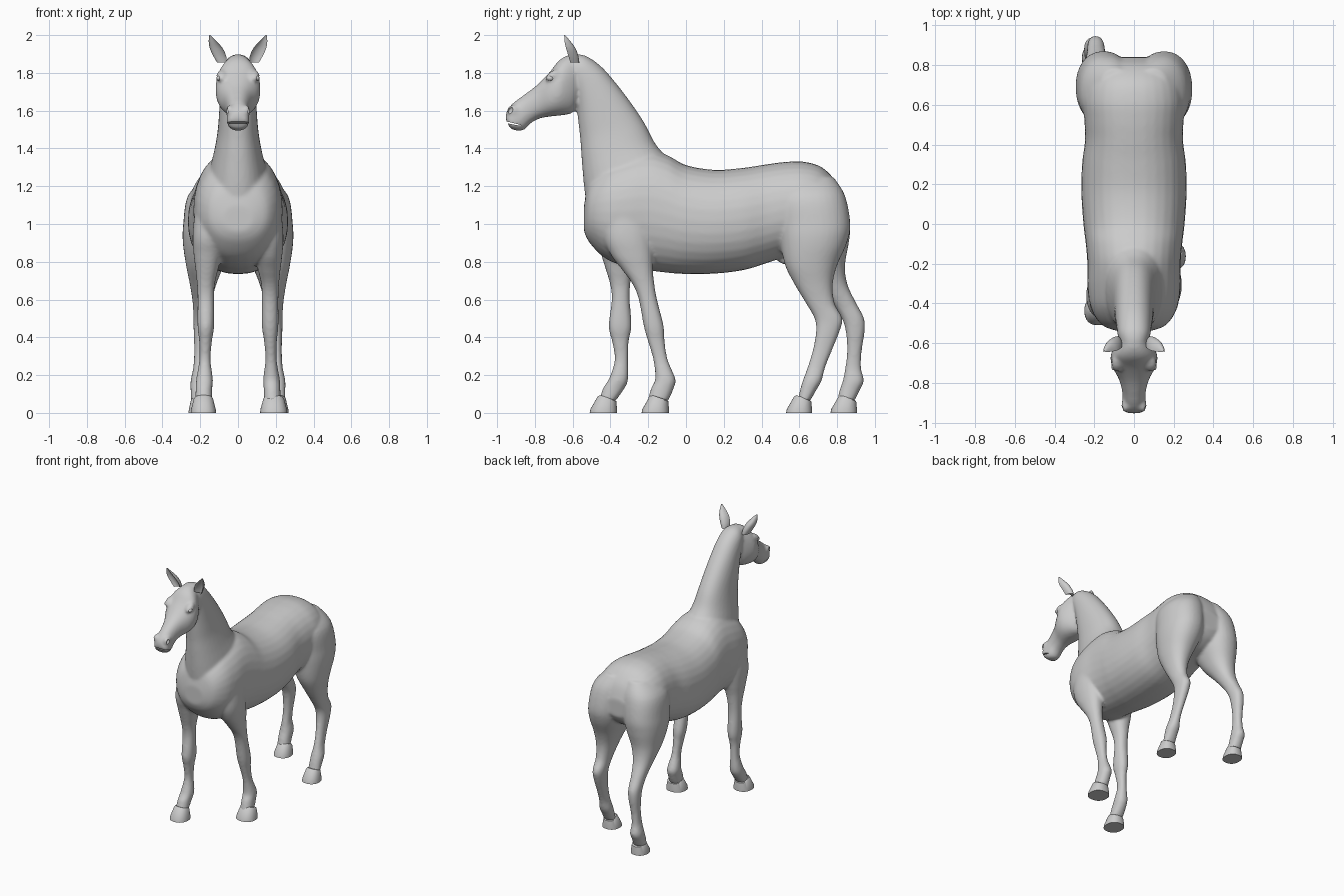
import bpy, bmesh, math
from mathutils import Vector


def spow(v, e):
    return math.copysign(abs(v) ** e, v)


def catmull(a, b, c, d, t):
    return [0.5 * (2 * q + (r - p) * t + (2 * p - 5 * q + 4 * r - s) * t * t
            + (3 * q - p - 3 * r + s) * t ** 3) for p, q, r, s in zip(a, b, c, d)]


def loft(name, rings, steps=5, sides=32, power=2.2, hollow=False):
    """Closed skin over rings (x, y0, z0, y1, z1, half width)."""
    n = len(rings)
    path = []
    for i in range(n - 1):
        quad = rings[max(i - 1, 0)], rings[i], rings[i + 1], rings[min(i + 2, n - 1)]
        path += [catmull(*quad, k / steps) for k in range(steps)]
    path.append(rings[-1])
    bm = bmesh.new()
    loops = []
    for x, y0, z0, y1, z1, w in path:
        a, b = Vector((x, y0, z0)), Vector((x, y1, z1))
        mid, half = (a + b) / 2, (b - a) / 2
        loop = []
        for k in range(sides):
            ang = 2 * math.pi * k / sides
            t = spow(math.sin(ang), 2 / power)
            if hollow and t < 0:
                t *= -0.45
            loop.append(bm.verts.new(mid + half * t + Vector((w * spow(math.cos(ang), 2 / power), 0, 0))))
        loops.append(loop)
    for p, q in zip(loops, loops[1:]):
        for k in range(sides):
            j = (k + 1) % sides
            bm.faces.new((p[k], p[j], q[j], q[k]))
    bm.faces.new(loops[0][::-1])
    bm.faces.new(loops[-1])
    bmesh.ops.recalc_face_normals(bm, faces=bm.faces)
    me = bpy.data.meshes.new(name)
    bm.to_mesh(me)
    bm.free()
    ob = bpy.data.objects.new(name, me)
    bpy.context.collection.objects.link(ob)
    return ob


def ball(name, loc, scale, rot=(0, 0, 0)):
    bpy.ops.mesh.primitive_uv_sphere_add(segments=24, ring_count=16, radius=1, location=loc, rotation=rot)
    ob = bpy.context.object
    ob.name = name
    ob.scale = scale
    return ob


def select(obs):
    bpy.ops.object.select_all(action='DESELECT')
    for o in obs:
        o.select_set(True)
    bpy.context.view_layer.objects.active = obs[0]


def smooth(ob, angle=40):
    select([ob])
    bpy.ops.object.shade_smooth_by_angle(angle=math.radians(angle))


# Torso: y, top z, bottom z, half width
torso = [(-.54, 1.10, .96, .08), (-.51, 1.22, .90, .16), (-.43, 1.31, .82, .215), (-.32, 1.36, .775, .235),
         (-.2, 1.39, .755, .235), (-.1, 1.365, .742, .243), (0, 1.312, .735, .255), (.15, 1.287, .737, .265),
         (.3, 1.297, .755, .262), (.42, 1.315, .79, .247), (.52, 1.328, .825, .25), (.62, 1.33, .85, .255),
         (.72, 1.30, .87, .235), (.8, 1.215, .92, .18), (.84, 1.11, .98, .09)]
body = loft("horse_body", [(0, y, b, y, t, w) for y, t, b, w in torso])

# Neck: front y, z, back y, z, half width
neck = [(-.52, 1.05, -.03, 1.25, .17), (-.54, 1.2, -.11, 1.36, .15), (-.553, 1.35, -.165, 1.43, .125),
        (-.56, 1.45, -.22, 1.535, .108), (-.57, 1.54, -.29, 1.64, .1), (-.578, 1.62, -.37, 1.745, .094),
        (-.585, 1.68, -.45, 1.835, .088), (-.6, 1.74, -.53, 1.89, .08), (-.63, 1.78, -.59, 1.9, .06)]

# Head: bottom y, z, top y, z, half width
head = [(-.565, 1.65, -.56, 1.885, .06), (-.6, 1.59, -.61, 1.897, .092), (-.66, 1.575, -.67, 1.868, .118),
        (-.71, 1.57, -.725, 1.8, .11), (-.77, 1.56, -.79, 1.735, .077), (-.82, 1.535, -.86, 1.682, .06),
        (-.855, 1.5, -.91, 1.645, .059), (-.885, 1.493, -.945, 1.605, .06), (-.925, 1.503, -.955, 1.565, .05),
        (-.938, 1.52, -.95, 1.545, .025)]
parts = [body]
for name, rows in (("neck", neck), ("head", head)):
    parts.append(loft(name, [(0, *r) for r in rows]))

# Legs: z, x, half width, left front/back y, right front/back y
fore = [(1.15, .12, .10, -.46, -.2, -.44, -.18), (.95, .15, .09, -.48, -.24, -.44, -.18),
        (.84, .16, .075, -.45, -.265, -.4, -.175), (.76, .165, .06, -.425, -.285, -.34, -.175),
        (.68, .17, .047, -.402, -.295, -.282, -.167), (.6, .17, .044, -.393, -.298, -.25, -.153),
        (.46, .17, .044, -.41, -.288, -.224, -.118), (.38, .172, .034, -.392, -.303, -.202, -.113),
        (.28, .175, .03, -.378, -.306, -.173, -.096), (.18, .177, .044, -.408, -.306, -.163, -.056),
        (.13, .18, .044, -.44, -.325, -.185, -.065), (.06, .182, .045, -.46, -.375, -.205, -.095)]
hind = [(1.25, .09, .08, .57, .78, .57, .78), (1.15, .13, .135, .5, .842, .48, .842),
        (1.0, .15, .14, .5, .87, .49, .87), (.9, .16, .132, .53, .862, .5, .852),
        (.78, .175, .1, .6, .842, .525, .8), (.68, .185, .07, .69, .855, .575, .777),
        (.58, .19, .05, .775, .902, .635, .787), (.5, .192, .044, .825, .943, .68, .828),
        (.43, .195, .04, .846, .946, .688, .813), (.33, .2, .032, .853, .931, .67, .773),
        (.24, .205, .032, .843, .927, .643, .737), (.17, .207, .044, .83, .942, .618, .718),
        (.12, .207, .044, .813, .92, .603, .69), (.06, .205, .045, .8, .89, .59, .655)]
for label, table in (("front", fore), ("hind", hind)):
    for side, sgn, k in (("left", -1, 3), ("right", 1, 5)):
        parts.append(loft(f"{label}_leg_{side}", [(sgn * r[1], r[k], r[0], r[k + 1], r[0], r[2]) for r in table]))

# Small nub under the groin
parts.append(ball("groin", (0, .53, .815), (.03, .045, .03)))

# Brow ridges, cheeks and nostril swellings
for s in (-1, 1):
    parts.append(ball("brow", (s * .085, -.705, 1.785), (.03, .045, .025), (math.radians(35), 0, 0)))
    parts.append(ball("nostril_wing", (s * .043, -.915, 1.6), (.022, .035, .03)))

# Blend all the flesh into one skin
select(parts)
bpy.ops.object.join()
body = bpy.context.object
mod = body.modifiers.new("blend", 'REMESH')
mod.mode = 'VOXEL'
mod.voxel_size = .0095
bpy.ops.object.modifier_apply(modifier="blend")
mod = body.modifiers.new("soften", 'SMOOTH')
mod.factor = .5
mod.iterations = 9
bpy.ops.object.modifier_apply(modifier="soften")

# Cut nostrils and the mouth slit
cutters = [ball("mouth_cut", (0, -.925, 1.533), (.09, .062, .005), (math.radians(-12), 0, 0))]
for s in (-1, 1):
    cutters.append(ball("nostril_cut", (s * .062, -.93, 1.6), (.014, .012, .02), (math.radians(-25), 0, 0)))
for c in cutters:
    c.hide_render = True
    select([body])
    mod = body.modifiers.new("cut", 'BOOLEAN')
    mod.operation = 'DIFFERENCE'
    mod.solver = 'EXACT'
    mod.object = c
    bpy.ops.object.modifier_apply(modifier="cut")
    bpy.data.objects.remove(c)
smooth(body, 50)

# Hooves: x, toe y, heel y, half width
hooves = {"front_left": (-.183, -.51, -.365, .067), "front_right": (.189, -.235, -.09, .072),
          "hind_left": (-.2, .765, .905, .062), "hind_right": (.205, .53, .667, .063)}
for name, (x, a, b, w) in hooves.items():
    smooth(loft("hoof_" + name, [(x, a, 0, b, 0, w), (x, a + .004, .02, b, .02, w * .97),
                                 (x, a + .043, .088, b - .004, .062, w * .76),
                                 (x, a + .055, .094, b - .012, .068, w * .66)], steps=1, power=2.3))

# Ears and eyes
for side, s in (("left", -1), ("right", 1)):
    ear = [(.085, -.66, 1.855, -.565, 1.855, .026), (.097, -.675, 1.89, -.57, 1.89, .034),
           (.115, -.685, 1.93, -.585, 1.93, .034), (.133, -.675, 1.965, -.61, 1.965, .022),
           (.149, -.65, 2.0, -.64, 2.0, .003)]
    smooth(loft("ear_" + side, [(s * r[0], *r[1:]) for r in ear], sides=24, power=2, hollow=True), 60)
    smooth(ball("eye_" + side, (s * .1, -.718, 1.772), (.014, .019, .014)))
